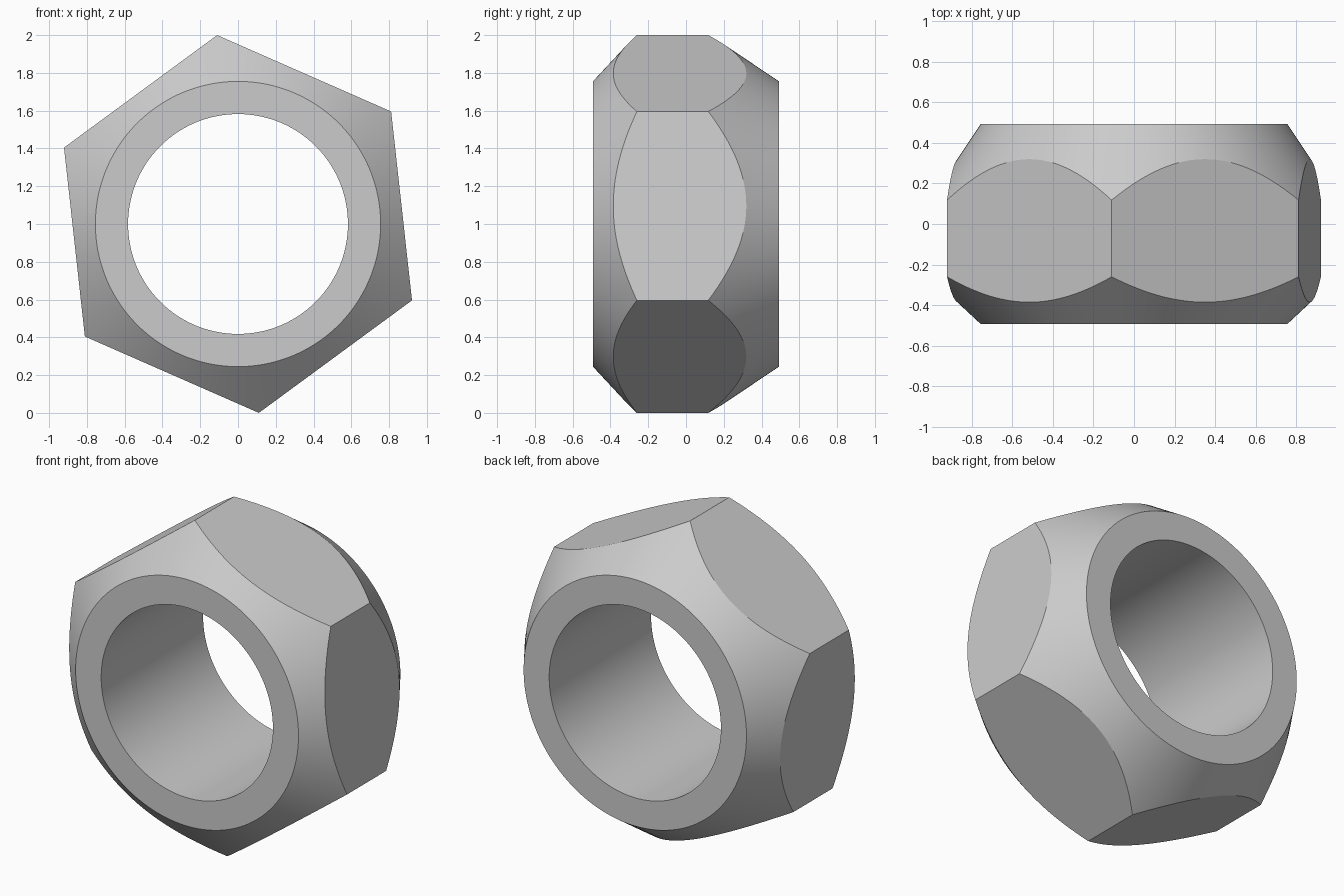
import bpy
import bmesh
import math

cube = bpy.data.objects.get("Cube")
if cube:
    bpy.data.objects.remove(cube, do_unlink=True)

STEPS = 192                      # divisions round the axis, a multiple of six
CORNER_R = 1.006                 # centre to hexagon corner
APOTHEM = CORNER_R * math.cos(math.pi / 6)
BORE_R = 0.582
FACE_R = 0.755                   # outer edge of each flat ring
HALF = 0.493
FRONT_CORNER_Y, BACK_CORNER_Y = -0.26, 0.118
START = math.radians(36.3)       # direction of the first hexagon corner
CENTRE_Z = 1.0


def hex_radius(a):
    """Distance from the axis to the hexagon at angle a from a corner."""
    return APOTHEM / math.cos(a % (math.pi / 3) - math.pi / 6)


def cone_y(r, face_y, corner_y):
    """Depth of the chamfer cone at radius r."""
    return face_y + (corner_y - face_y) * (r - FACE_R) / (CORNER_R - FACE_R)


def section(a):
    """Closed outline of the nut wall at one angle, as (radius, y)."""
    r = hex_radius(a)
    return [(BORE_R, -HALF), (FACE_R, -HALF),
            (r, cone_y(r, -HALF, FRONT_CORNER_Y)),
            (r, cone_y(r, HALF, BACK_CORNER_Y)),
            (FACE_R, HALF), (BORE_R, HALF)]


# Nut body: the wall outline swept round the bore
bm = bmesh.new()
rings = []
for i in range(STEPS):
    a = 2 * math.pi * i / STEPS
    c, s = math.cos(a + START), math.sin(a + START)
    rings.append([bm.verts.new((r * c, y, CENTRE_Z + r * s)) for r, y in section(a)])
for i, ring in enumerate(rings):
    following = rings[(i + 1) % STEPS]
    for j in range(len(ring)):
        k = (j + 1) % len(ring)
        bm.faces.new((ring[j], ring[k], following[k], following[j]))
bmesh.ops.recalc_face_normals(bm, faces=bm.faces)

mesh = bpy.data.meshes.new("hex_nut")
bm.to_mesh(mesh)
bm.free()
nut = bpy.data.objects.new("hex_nut", mesh)
bpy.context.collection.objects.link(nut)

# Plain grey metal
grey = bpy.data.materials.new("grey_metal")
grey.use_nodes = True
colour = (0.6, 0.6, 0.6, 1.0)
grey.diffuse_color = colour
grey.node_tree.nodes["Principled BSDF"].inputs["Base Color"].default_value = colour
mesh.materials.append(grey)

# Smooth bore and cones, crisp edges elsewhere
bpy.ops.object.select_all(action='DESELECT')
nut.select_set(True)
bpy.context.view_layer.objects.active = nut
bpy.ops.object.shade_smooth_by_angle(angle=math.radians(20))
